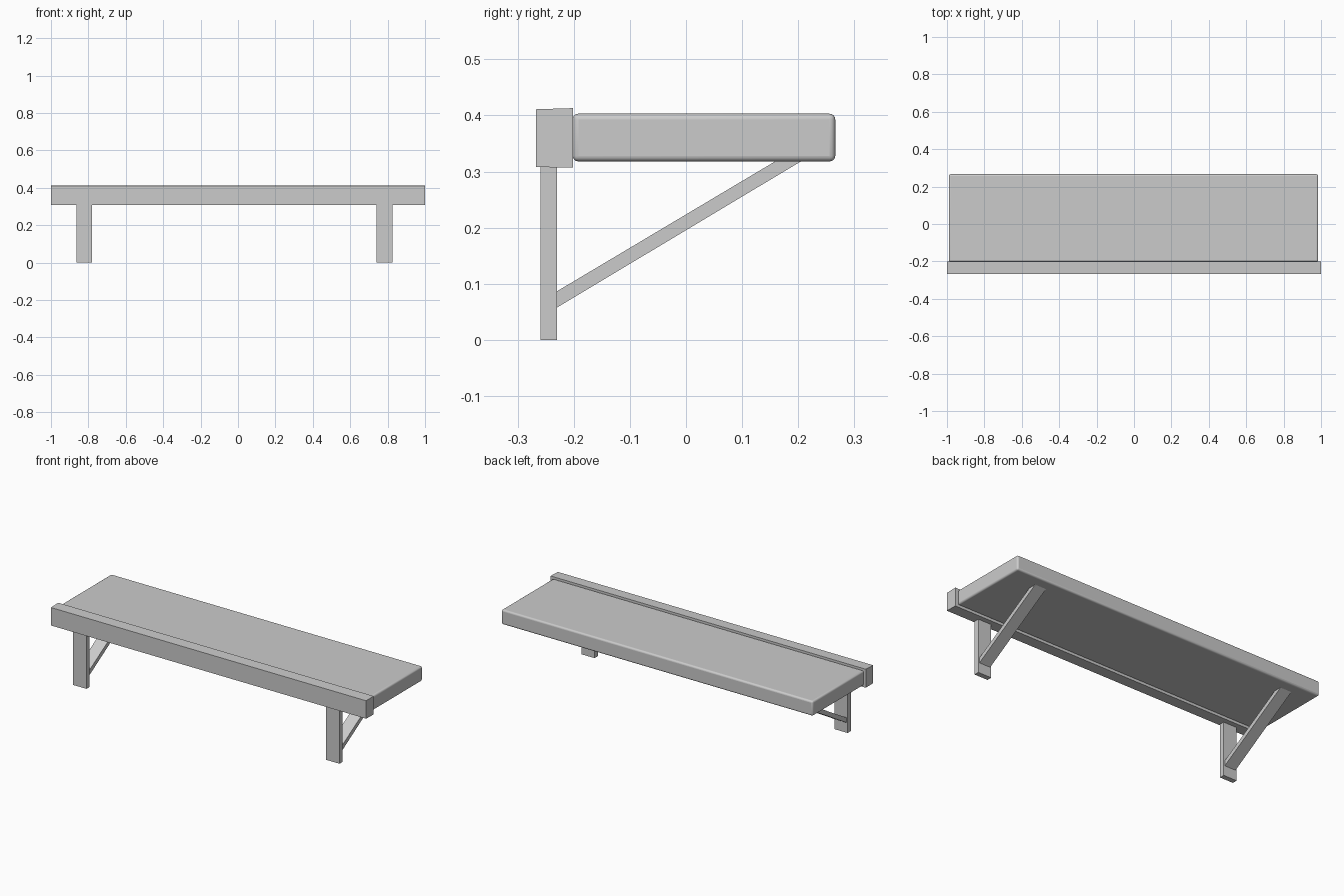
import bpy, bmesh

if "Cube" in bpy.data.objects:
    bpy.data.objects.remove(bpy.data.objects["Cube"])


def extrude_x(name, profile, x0, x1):
    """Solid from a (y, z) profile swept along x."""
    bm = bmesh.new()
    face = bm.faces.new([bm.verts.new((x0, y, z)) for y, z in profile])
    ext = bmesh.ops.extrude_face_region(bm, geom=[face])
    verts = [g for g in ext["geom"] if isinstance(g, bmesh.types.BMVert)]
    bmesh.ops.translate(bm, verts=verts, vec=(x1 - x0, 0, 0))
    bmesh.ops.recalc_face_normals(bm, faces=bm.faces)
    mesh = bpy.data.meshes.new(name)
    bm.to_mesh(mesh)
    bm.free()
    ob = bpy.data.objects.new(name, mesh)
    bpy.context.collection.objects.link(ob)
    return ob


def rect(y0, y1, z0, z1):
    return [(y0, z0), (y1, z0), (y1, z1), (y0, z1)]


# Shelf board with softly rounded edges
shelf = extrude_x("shelf_board", rect(-0.202, 0.266, 0.318, 0.403), -0.99, 0.985)
bevel = shelf.modifiers.new("rounded_edges", "BEVEL")
bevel.width = 0.01
bevel.segments = 4
bpy.context.view_layer.objects.active = shelf
shelf.select_set(True)
bpy.ops.object.shade_smooth_by_angle()

# Front rail, a little taller than the board
extrude_x("front_rail",
          [(-0.267, 0.308), (-0.201, 0.307), (-0.201, 0.413), (-0.267, 0.411)],
          -1.0, 1.0)

# Two brackets: flat upright and diagonal brace
for side, x in (("left", -0.822), ("right", 0.783)):
    extrude_x(side + "_upright", rect(-0.259, -0.23, 0.0, 0.309), x - 0.042, x + 0.042)
    extrude_x(side + "_brace",
              [(-0.231, 0.057), (0.208, 0.32), (0.162, 0.32), (-0.231, 0.086)],
              x - 0.035, x + 0.035)
